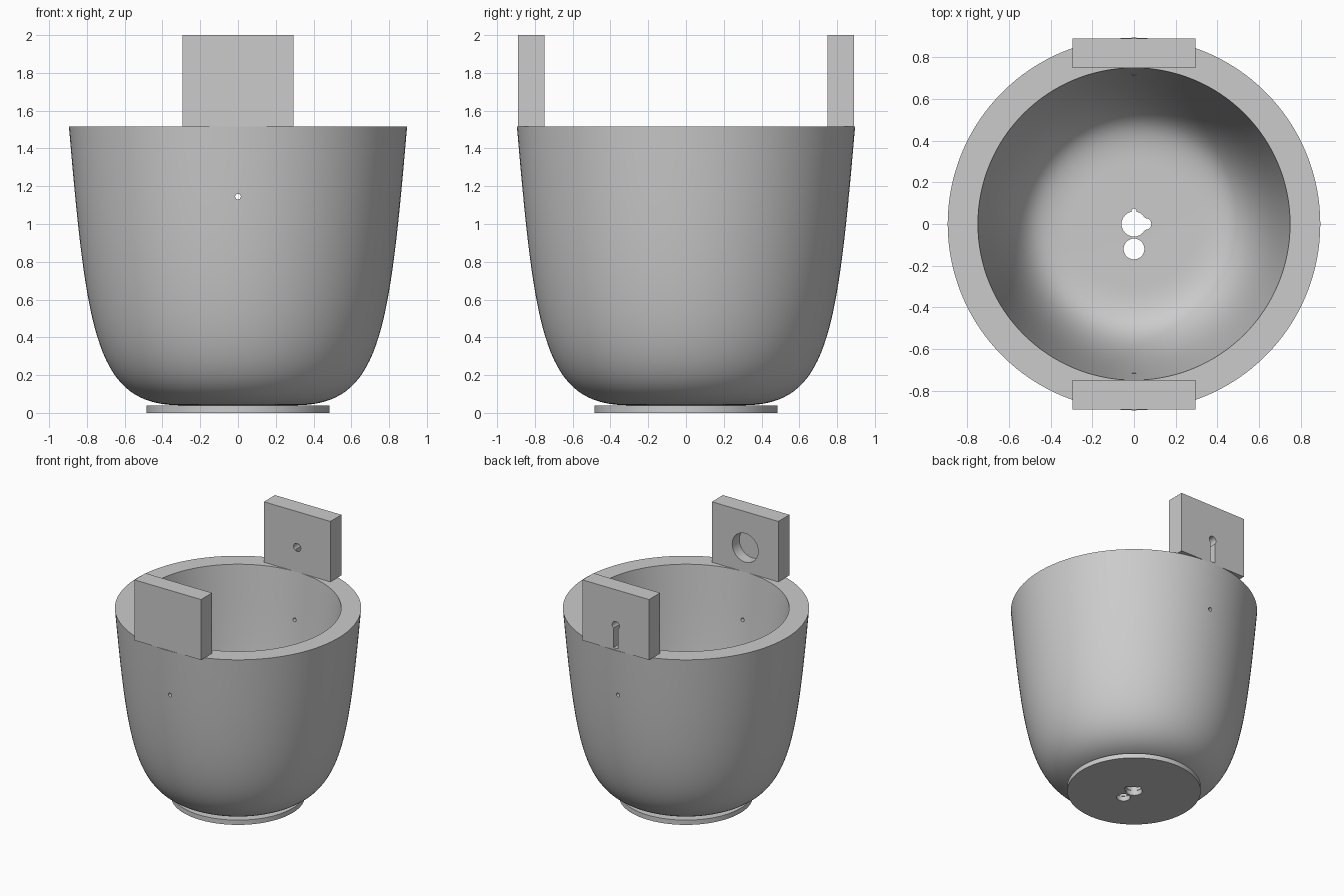
import bpy, bmesh, math
from mathutils import Vector, Matrix

if "Cube" in bpy.data.objects:
    bpy.data.objects.remove(bpy.data.objects["Cube"])

grey = bpy.data.materials.new("plain grey")
grey.diffuse_color = (0.6, 0.6, 0.6, 1)
grey.use_nodes = True
grey.node_tree.nodes["Principled BSDF"].inputs["Base Color"].default_value = grey.diffuse_color

RIM_Z, WALL, BASE_Z = 1.515, 0.145, 0.04


def make(name, bm):
    bmesh.ops.recalc_face_normals(bm, faces=bm.faces)
    mesh = bpy.data.meshes.new(name)
    bm.to_mesh(mesh)
    bm.free()
    mesh.materials.append(grey)
    ob = bpy.data.objects.new(name, mesh)
    bpy.context.collection.objects.link(ob)
    return ob


def box(name, lo, hi):
    bm = bmesh.new()
    lo, hi = Vector(lo), Vector(hi)
    bmesh.ops.create_cube(bm, size=1, matrix=Matrix.Translation((lo + hi) / 2)
                          @ Matrix.Diagonal((*(hi - lo), 1)))
    return make(name, bm)


def rod(name, centre, radius, length, axis="Z", sides=32):
    bm = bmesh.new()
    turn = Matrix.Rotation(math.pi / 2, 4, "X") if axis == "Y" else Matrix()
    bmesh.ops.create_cone(bm, cap_ends=True, segments=sides, radius1=radius, radius2=radius,
                          depth=length, matrix=Matrix.Translation(centre) @ turn)
    return make(name, bm)


def cut(target, cutters):
    for c in cutters:
        c.hide_render = True
        mod = target.modifiers.new("cut", "BOOLEAN")
        mod.operation, mod.solver, mod.object = "DIFFERENCE", "EXACT", c
    bpy.context.view_layer.update()
    done = bpy.data.meshes.new_from_object(
        target.evaluated_get(bpy.context.evaluated_depsgraph_get()))
    target.modifiers.clear()
    target.data = done
    for c in cutters:
        bpy.data.objects.remove(c)


def smooth(ob):
    bpy.ops.object.select_all(action="DESELECT")
    ob.select_set(True)
    bpy.context.view_layer.objects.active = ob
    bpy.ops.object.shade_smooth_by_angle(angle=math.radians(30))


# Bowl: curved outer profile, offset inwards for the inner wall, then lathed
P = [Vector(p) for p in ((0.3, BASE_Z), (0.75, BASE_Z), (0.8, 0.4), (0.895, RIM_Z))]
outer, inner = [], []
STEPS = 32
for i in range(STEPS + 1):
    t = i / STEPS
    s = 1 - t
    p = P[0] * s**3 + P[1] * 3 * s * s * t + P[2] * 3 * s * t * t + P[3] * t**3
    d = ((P[1] - P[0]) * s * s + (P[2] - P[1]) * 2 * s * t + (P[3] - P[2]) * t * t).normalized()
    outer.append(p)
    inner.append(p + Vector((-d.y, d.x)) * WALL)
inner = [q for q in inner if q.y < RIM_Z - 0.02] + [Vector((0.75, RIM_Z))]
profile = [Vector((0, BASE_Z))] + outer + inner[::-1] + [Vector((0, BASE_Z + WALL))]

bm = bmesh.new()
vs = [bm.verts.new((p.x, 0, p.y)) for p in profile]
es = [bm.edges.new(pair) for pair in zip(vs, vs[1:])]
bmesh.ops.spin(bm, geom=vs + es, cent=(0, 0, 0), axis=(0, 0, 1),
               angle=2 * math.pi, steps=128, use_merge=True)
bmesh.ops.remove_doubles(bm, verts=bm.verts, dist=1e-5)
bowl = make("bowl", bm)

# Foot disc
foot = rod("foot", (0, 0, BASE_Z / 2 - 0.001), 0.485, BASE_Z - 0.002, sides=128)


# Drain holes through the floor and foot
def drains():
    spots = ((0, 0, 0.06), (0.055, 0, 0.028), (0, -0.12, 0.05), (0, 0.062, 0.012))
    return [rod("drain_cutter", (x, y, 0.1), r, 0.5) for x, y, r in spots]


# Small hole through the front and back walls
cut(bowl, drains() + [rod("wall_cutter", (0, 0, 1.145), 0.015, 3, "Y", 16)])
cut(foot, drains())

# Upright tabs on the rim
front_tab = box("front_tab", (-0.295, -0.89, RIM_Z), (0.295, -0.75, 2))
back_tab = box("back_tab", (-0.295, 0.75, RIM_Z), (0.295, 0.89, 2))

# Round blind recess on the inside of the front tab
cut(front_tab, [rod("recess_cutter", (0, -0.75, 1.71), 0.115, 0.18, "Y", 64)])

# Keyhole in the back tab: round hole right through, slot from the outside
cut(back_tab, [rod("key_cutter", (0, 0.82, 1.713), 0.032, 0.4, "Y"),
               box("slot_cutter", (-0.02, 0.754, 1.53), (0.02, 1, 1.713))])

for ob in (bowl, foot, front_tab, back_tab):
    smooth(ob)
